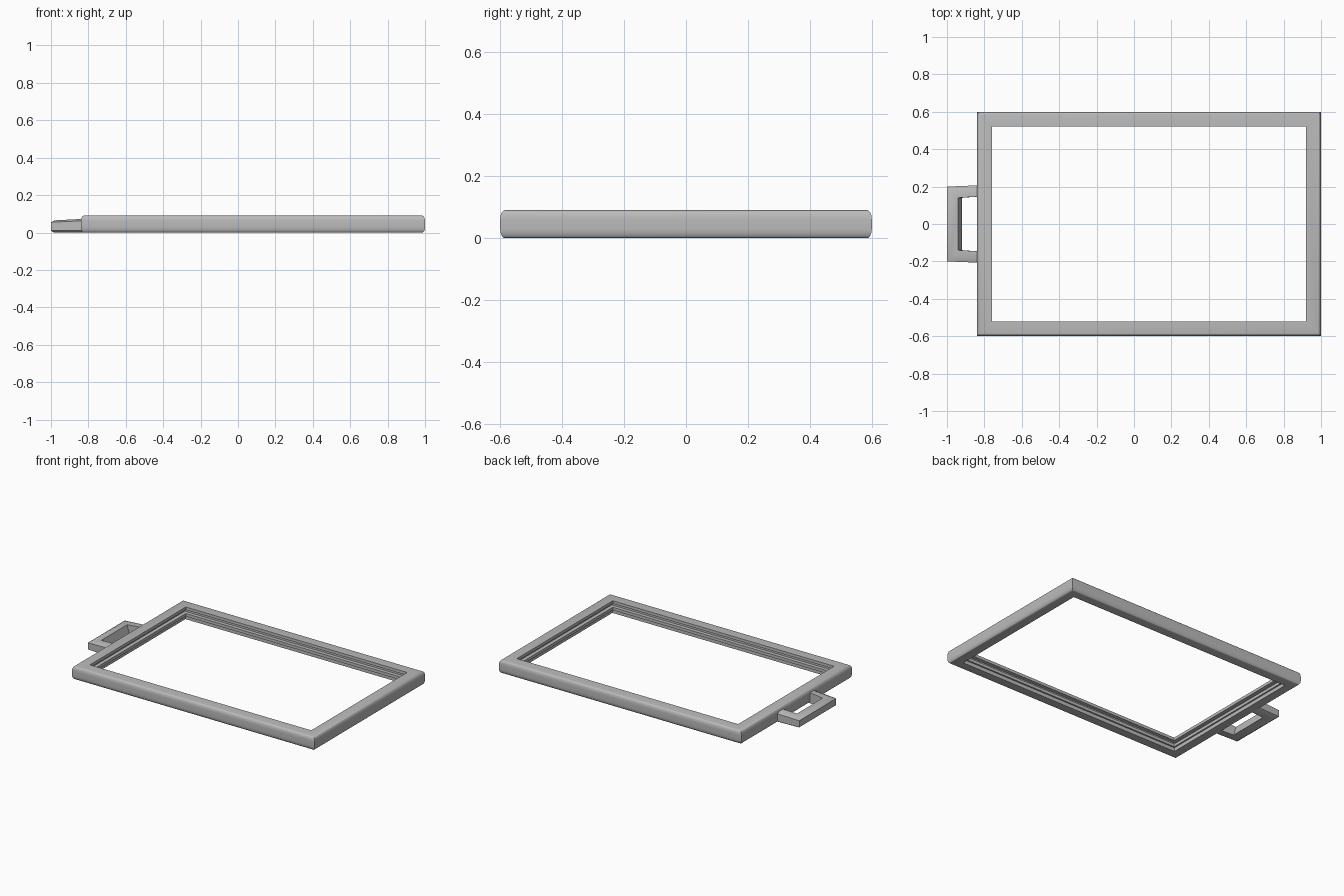
import bpy, bmesh
from math import sin, cos, radians, pi

cube = bpy.data.objects.get("Cube")
if cube:
    bpy.data.objects.remove(cube, do_unlink=True)

grey = bpy.data.materials.new("plain grey")
grey.use_nodes = True
colour = (0.5, 0.5, 0.5, 1)
grey.diffuse_color = colour
grey.node_tree.nodes["Principled BSDF"].inputs["Base Color"].default_value = colour


def loft(name, rings, cyclic):
    """Skin a list of closed cross-sections into one solid."""
    bm = bmesh.new()
    loops = [[bm.verts.new(p) for p in ring] for ring in rings]
    pairs = list(zip(loops, loops[1:]))
    if cyclic:
        pairs.append((loops[-1], loops[0]))
    else:
        bm.faces.new(loops[0])
        bm.faces.new(loops[-1])
    n = len(loops[0])
    for a, b in pairs:
        for i in range(n):
            j = (i + 1) % n
            bm.faces.new((a[i], a[j], b[j], b[i]))
    bmesh.ops.recalc_face_normals(bm, faces=bm.faces)
    mesh = bpy.data.meshes.new(name)
    bm.to_mesh(mesh)
    bm.free()
    mesh.materials.append(grey)
    obj = bpy.data.objects.new(name, mesh)
    bpy.context.collection.objects.link(obj)
    bpy.ops.object.select_all(action='DESELECT')
    obj.select_set(True)
    bpy.context.view_layer.objects.active = obj
    bpy.ops.object.shade_smooth_by_angle(angle=radians(35))
    return obj


# Frame: rounded outer edge, grooved inner edge, mitred at four corners
HALF_X, HALF_Y, MID_X = 0.92, 0.6, 0.08
HEIGHT, ROUND_IN, ROUND_UP, STEPS = 0.09, 0.015, 0.03, 6
quarter = [(ROUND_IN * (1 - cos(t)), ROUND_UP * (1 - sin(t)))
           for t in (pi / 2 * k / STEPS for k in range(STEPS + 1))]
profile = [(d, z) for d, z in reversed(quarter)]
profile += [(d, HEIGHT - z) for d, z in quarter]
profile += [(0.08, HEIGHT), (0.08, 0.07), (0.055, 0.07), (0.055, 0.045),
            (0.08, 0.045), (0.08, 0.025), (0.07, 0.025), (0.07, 0)]
corners = [(-1, -1), (1, -1), (1, 1), (-1, 1)]
loft("frame", [[(MID_X + sx * (HALF_X - d), sy * (HALF_Y - d), z)
                for d, z in profile] for sx, sy in corners], True)

# Handle: chamfered bar bent into a U, arms flaring and rising to the frame
section = [(0, 0.01), (0, 0.055), (0.02, 0.065), (0.06, 0.065),
           (0.06, 0), (0.015, 0)]
RISE = 0.008


def root(side):
    return [(-0.825, side * (0.207 - d), z + (RISE if z > 0.05 else 0))
            for d, z in section]


def bend(side):
    # The inner wall of the cross bar leans outwards towards the base
    return [(-1 + d + (0.02 if d == 0.06 and z == 0 else 0), side * (0.2 - d), z)
            for d, z in section]


loft("handle", [root(-1), bend(-1), bend(1), root(1)], False)
